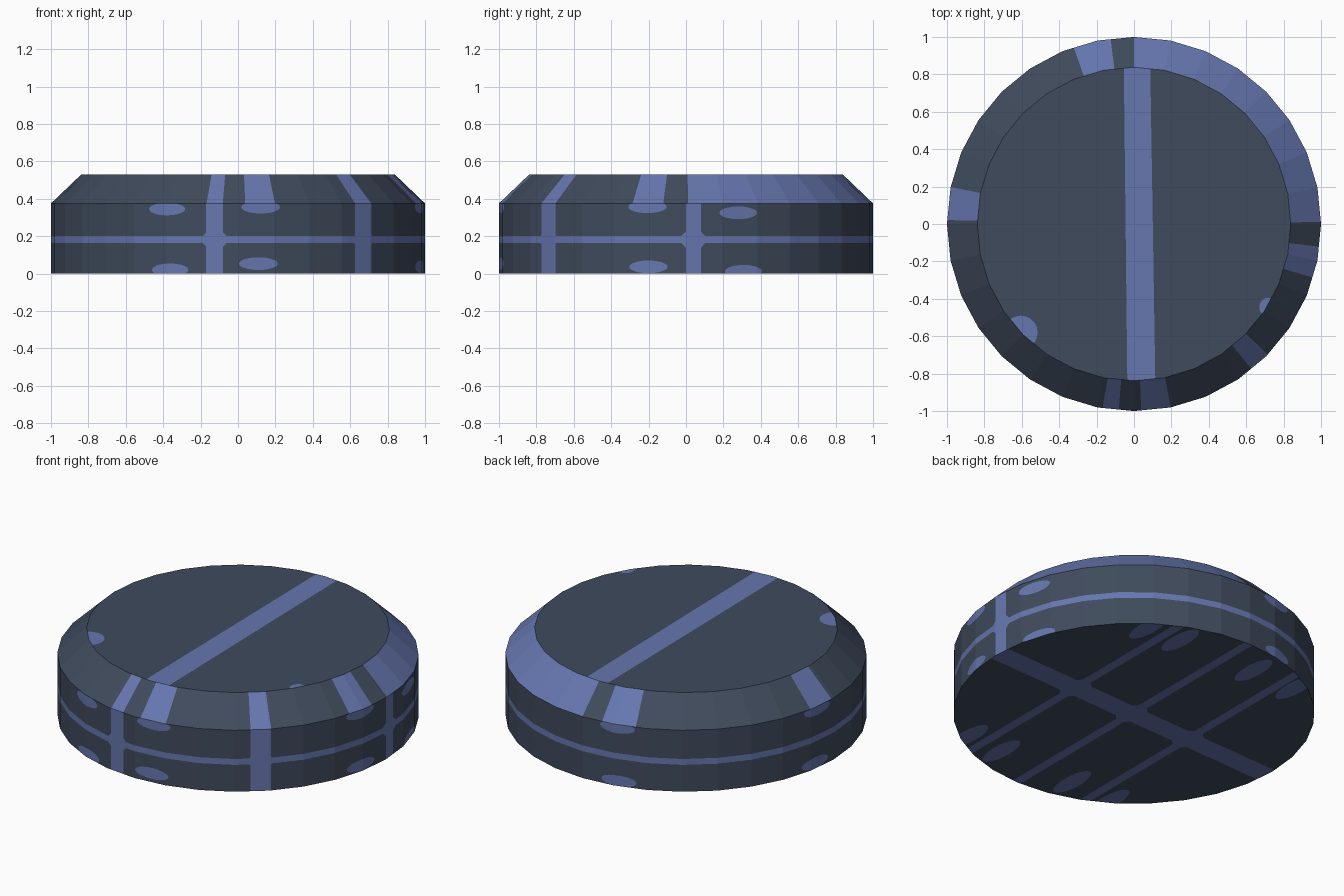
import bpy, bmesh, math
from mathutils import Vector as V

if "Cube" in bpy.data.objects:
    bpy.data.objects.remove(bpy.data.objects["Cube"])

SIDES = 32
BOTTOM, WALL, CHAMFER, TOP = range(4)


def material(name, rgb):
    m = bpy.data.materials.new(name)
    m.diffuse_color = (*rgb, 1)
    m.use_nodes = True
    m.node_tree.nodes["Principled BSDF"].inputs["Base Color"].default_value = m.diffuse_color
    return m


def polar(deg, r=1.0, z=0.0):
    a = math.radians(deg)
    return V((r * math.cos(a), r * math.sin(a), z))


bm = bmesh.new()
part = bm.faces.layers.int.new("part")
tag = bm.faces.layers.int.new("tag")

# chamfered disc body
rings = [[bm.verts.new(polar(360 * i / SIDES, r, z)) for i in range(SIDES)]
         for r, z in ((1, 0), (1, 0.375), (0.838, 0.53))]
bm.faces.new(rings[0][::-1])[part] = BOTTOM
bm.faces.new(rings[2])[part] = TOP
for kind, lo, hi in ((WALL, rings[0], rings[1]), (CHAMFER, rings[1], rings[2])):
    for i in range(SIDES):
        j = (i + 1) % SIDES
        bm.faces.new((lo[i], lo[j], hi[j], hi[i]))[part] = kind


def paint(kind, planes, facing=None):
    """Cut the convex region inside all planes out of one part and colour it."""
    for f in bm.faces:
        f[tag] = int(f[part] == kind and
                     (facing is None or f.calc_center_median().dot(facing) > 0))
    for co, no in planes:
        faces = [f for f in bm.faces if f[tag]]
        geom = set(faces)
        for f in faces:
            geom.update(f.edges)
            geom.update(f.verts)
        bmesh.ops.bisect_plane(bm, geom=list(geom), dist=1e-5,
                               plane_co=co, plane_no=no)
        for f in bm.faces:
            if f[tag] and (f.calc_center_median() - co).dot(no) > 0:
                f[tag] = 0
    for f in bm.faces:
        if f[tag]:
            f.material_index = 1


def prism(kind, pts, d, facing=None):
    mid = sum(pts, V()) / len(pts)
    planes = []
    for a, b in zip(pts, pts[1:] + pts[:1]):
        n = (b - a).cross(d).normalized()
        planes.append((a, -n if (mid - a).dot(n) > 0 else n))
    paint(kind, planes, facing)


def sector(kind, a0, a1):
    paint(kind, [(V(), -polar(a0 + 90)), (V(), polar(a1 + 90))],
          polar((a0 + a1) / 2))


def ellipse(c, u, w, n=20):
    return [c + u * math.cos(2 * math.pi * i / n) + w * math.sin(2 * math.pi * i / n)
            for i in range(n)]


UP = V((0, 0, 1))

# wall: ring line, upright lines with softened crossings
Z = 0.182
paint(WALL, [(V((0, 0, Z - 0.018)), -UP), (V((0, 0, Z + 0.018)), UP)])
for a0, a1 in ((-99.8, -94.6), (-51, -44.4), (0, 4.6)):
    sector(WALL, a0, a1)
    d = polar((a0 + a1) / 2)
    s = d.cross(UP)
    prism(WALL, ellipse(d + UP * Z, s * 0.083, UP * 0.083, 4), d, d)

# wall: oval spots (angle, height)
for ang, z in ((-112.5, 0.345), (-111.5, 0.02), (-83, 0.355), (-83.7, 0.053),
               (-12, 0.357), (-11.7, 0.036), (16.3, 0.325), (18, 0.012),
               (102.5, 0.355), (103, 0.03), (172, 0.355), (171, 0.035)):
    d = polar(ang)
    prism(WALL, ellipse(d + UP * z, d.cross(UP) * 0.105, UP * 0.034), d, d)

# chamfer: radial patches
for a0, a1 in ((-99.7, -94.7), (-87.8, -78.6), (-51, -44.4), (-16.7, -7),
               (0.6, 90), (97.2, 108.8), (168.6, 178.8)):
    sector(CHAMFER, a0, a1)

# top: long stripe and two spots
prism(TOP, [V(p) for p in ((-0.055, 0.9, 0), (0.086, 0.9, 0),
                           (0.115, -0.9, 0), (-0.035, -0.9, 0))], UP)
prism(TOP, ellipse(V((-0.605, -0.58, 0)), V((0.09, 0, 0)), V((0, 0.09, 0))), UP)
prism(TOP, ellipse(V((0.715, -0.445, 0)), V((0.045, 0, 0)), V((0, 0.05, 0))), UP)

# bottom: wide stripe, three thin cross stripes, oval spots
prism(BOTTOM, [V(p) for p in ((-1.1, -0.125, 0), (1.1, -0.035, 0),
                              (1.1, 0.105, 0), (-1.1, 0.015, 0))], UP)
for x in (-0.41, 0.01, 0.43):
    paint(BOTTOM, [(V((x - 0.028, 0, 0)), V((-1, 0, 0))),
                   (V((x + 0.028, 0, 0)), V((1, 0, 0)))])
    prism(BOTTOM, ellipse(V((x, 0.04 * x - 0.01, 0)), V((0.125, 0, 0)),
                          V((0, 0.125, 0)), 4), UP)
for x, y in ((0.55, 0.775), (0.325, 0.785), (-0.20, 0.79), (-0.5, 0.785),
             (0.295, -0.79), (0.54, -0.775), (-0.225, -0.8), (-0.52, -0.82)):
    prism(BOTTOM, ellipse(V((x, y, 0)), V((0.055, 0, 0)), V((0, 0.15, 0))), UP)

bm.faces.layers.int.remove(bm.faces.layers.int["tag"])
bm.faces.layers.int.remove(bm.faces.layers.int["part"])
bm.normal_update()
mesh = bpy.data.meshes.new("disc")
bm.to_mesh(mesh)
bm.free()
mesh.materials.append(material("dark slate", (0.050, 0.070, 0.108)))
mesh.materials.append(material("muted blue", (0.133, 0.184, 0.430)))
bpy.context.collection.objects.link(bpy.data.objects.new("disc", mesh))
